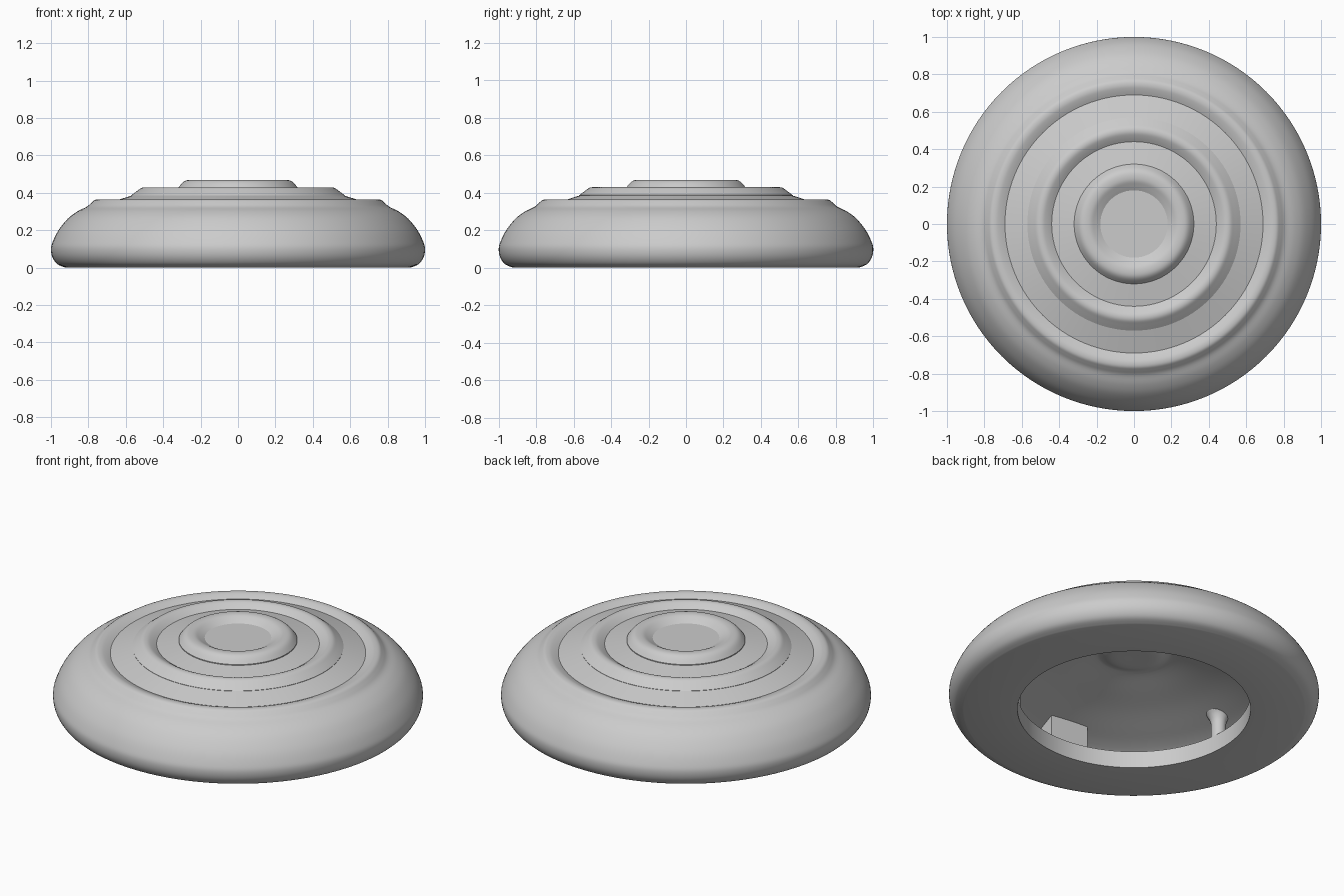
import bpy, bmesh, math
from mathutils import Matrix, Vector

if "Cube" in bpy.data.objects:
    bpy.data.objects.remove(bpy.data.objects["Cube"])

grey = bpy.data.materials.new("light grey")
grey.use_nodes = True
COLOUR = (0.6, 0.6, 0.6, 1)
grey.diffuse_color = COLOUR
grey.node_tree.nodes["Principled BSDF"].inputs["Base Color"].default_value = COLOUR


def finish(name, bm):
    bmesh.ops.recalc_face_normals(bm, faces=bm.faces)
    mesh = bpy.data.meshes.new(name)
    bm.to_mesh(mesh)
    bm.free()
    obj = bpy.data.objects.new(name, mesh)
    obj.data.materials.append(grey)
    bpy.context.collection.objects.link(obj)
    bpy.ops.object.select_all(action="DESELECT")
    obj.select_set(True)
    bpy.context.view_layer.objects.active = obj
    bpy.ops.object.shade_smooth_by_angle(angle=math.radians(28))
    return obj


def smooth(points, steps=4):
    """Rounded path through the given points."""
    p = [Vector(q) for q in points]
    p = [p[0]] + p + [p[-1]]
    out = []
    for a, b, c, d in zip(p, p[1:], p[2:], p[3:]):
        for i in range(steps):
            t = i / steps
            out.append(0.5 * (2 * b + (c - a) * t + (2 * a - 5 * b + 4 * c - d) * t**2
                              + (3 * b - a - 3 * c + d) * t**3))
    return out + [p[-1]]


def lathe(name, profile, segments, centre=(0, 0)):
    bm = bmesh.new()
    verts = [bm.verts.new((r, 0, z)) for r, z in profile]
    edges = [bm.edges.new(pair) for pair in zip(verts, verts[1:])]
    bmesh.ops.spin(bm, geom=verts + edges, axis=(0, 0, 1), cent=(0, 0, 0),
                   angle=math.tau, steps=segments)
    bmesh.ops.remove_doubles(bm, verts=bm.verts, dist=0.0001)
    bmesh.ops.translate(bm, verts=bm.verts, vec=(*centre, 0))
    return finish(name, bm)


# Stepped shell: each run is rounded, joints between runs stay sharp
runs = [
    # central dish floor, then its rim
    [(0, .439)], [(.18, .439)],
    [(.18, .439), (.205, .453), (.235, .467), (.27, .468), (.295, .456), (.32, .427)],
    # middle step, then its raised ridge
    [(.32, .422)], [(.44, .402)],
    [(.44, .402), (.465, .418), (.49, .429), (.515, .427), (.54, .41), (.57, .387)],
    # outer step, then its ridge and the rounded side
    [(.57, .385)], [(.69, .347)],
    [(.69, .347), (.715, .358), (.74, .365), (.765, .362), (.785, .346), (.81, .325),
     (.86, .3), (.91, .262), (.96, .2), (.99, .14), (1, .1), (.992, .055),
     (.965, .018), (.92, 0)],
    # flat base and lip of the opening
    [(.63, 0)], [(.63, .1)], [(.85, .1)],
    # hollow underside with bulge below the dish
    [(.85, .1), (.85, .14), (.81, .18), (.74, .21), (.64, .24), (.5, .28),
     (.35, .315), (.22, .345), (.18, .345), (.12, .328), (0, .328)],
]
profile = []
for run in runs:
    profile += smooth(run) if len(run) > 1 else [Vector(run[0])]
lathe("shell", profile, 128)

# Screw posts, flared where they meet the ceiling
post = smooth([(.04, .09), (.04, .16), (.043, .2), (.055, .23), (.07, .25)])
for i in range(3):
    a = math.radians(187 + 120 * i)
    lathe("screw_post_%d" % (i + 1), post, 24, (.67 * math.cos(a), .67 * math.sin(a)))

# Socket housing on the front inner wall, turned to face the centre
bm = bmesh.new()
bmesh.ops.create_cube(bm, size=1)
bmesh.ops.scale(bm, verts=bm.verts, vec=(.2, .23, .15))
bmesh.ops.translate(bm, verts=bm.verts, vec=(.74, 0, .17))
bmesh.ops.rotate(bm, verts=bm.verts, matrix=Matrix.Rotation(math.radians(-97), 3, "Z"))
finish("socket_housing", bm)
